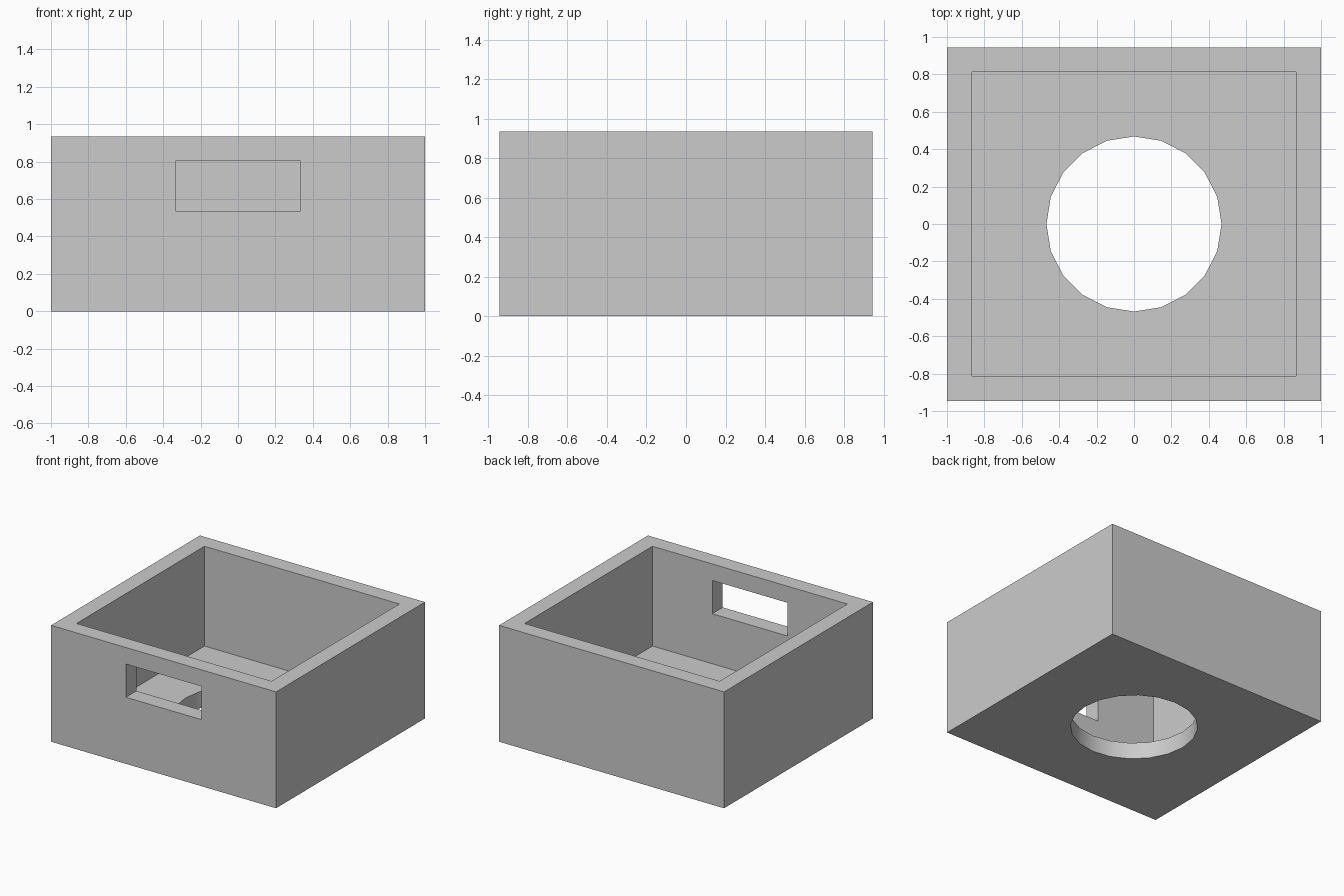
import bpy
import math

if "Cube" in bpy.data.objects:
    bpy.data.objects.remove(bpy.data.objects["Cube"], do_unlink=True)

WIDTH, DEPTH, HEIGHT, WALL = 2.0, 1.89, 0.935, 0.133

grey = bpy.data.materials.new("plain grey")
grey.use_nodes = True
grey.diffuse_color = (0.6, 0.6, 0.6, 1)
grey.node_tree.nodes["Principled BSDF"].inputs["Base Color"].default_value = (0.6, 0.6, 0.6, 1)


def block(name, low, high):
    """Axis-aligned box between two corners."""
    centre = [(a + b) / 2 for a, b in zip(low, high)]
    bpy.ops.mesh.primitive_cube_add(size=1, location=centre)
    obj = bpy.context.object
    obj.name = name
    obj.scale = [b - a for a, b in zip(low, high)]
    bpy.ops.object.transform_apply(location=True, rotation=False, scale=True)
    obj.data.materials.append(grey)
    return obj


def cut(target, cutter):
    """Subtract the cutter from the target, then discard it."""
    cutter.hide_render = True
    bpy.context.view_layer.objects.active = target
    mod = target.modifiers.new("cut", "BOOLEAN")
    mod.operation = "DIFFERENCE"
    mod.solver = "EXACT"
    mod.object = cutter
    bpy.ops.object.modifier_apply(modifier=mod.name)
    bpy.data.objects.remove(cutter, do_unlink=True)


# Outer body
x, y = WIDTH / 2, DEPTH / 2
box = block("open_box", (-x, -y, 0), (x, y, HEIGHT))

# Open cavity above the floor
cut(box, block("cavity_cutter", (WALL - x, WALL - y, WALL), (x - WALL, y - WALL, HEIGHT + 0.2)))

# Rectangular slot through the front wall
cut(box, block("slot_cutter", (-0.335, -y - 0.2, 0.535), (0.335, -y + WALL + 0.2, 0.802)))

# Round hole through the floor
bpy.ops.mesh.primitive_cylinder_add(vertices=20, radius=0.468, depth=0.6)
hole = bpy.context.object
hole.name = "hole_cutter"
hole.data.materials.append(grey)
cut(box, hole)

# Smooth hole wall, sharp box edges
bpy.ops.object.select_all(action="DESELECT")
box.select_set(True)
bpy.context.view_layer.objects.active = box
bpy.ops.object.shade_smooth_by_angle(angle=math.radians(30))
